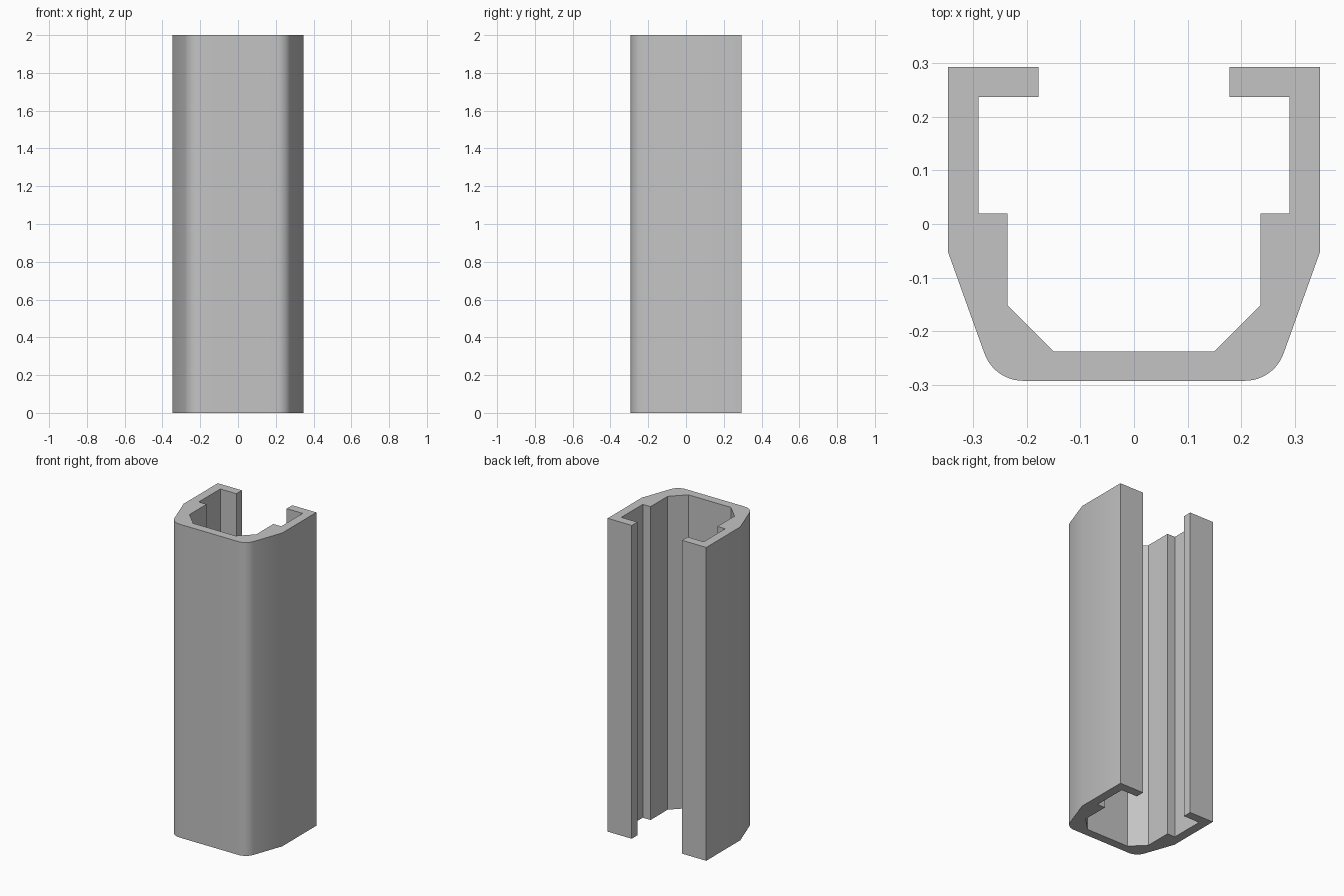
import bpy, bmesh, math

cube = bpy.data.objects.get("Cube")
if cube:
    bpy.data.objects.remove(cube, do_unlink=True)

HEIGHT = 2.0
CORNER_STEPS = 10
CORNER_CENTRE = (0.207, -0.216)
CORNER_RADIUS = 0.077

# Single grey metal
metal = bpy.data.materials.new("grey_metal")
metal.use_nodes = True
grey = (0.55, 0.55, 0.55, 1.0)
metal.diffuse_color = grey
metal.node_tree.nodes["Principled BSDF"].inputs["Base Color"].default_value = grey


def corner_arc():
    """Rounded front corner, from the front wall round to the slanted side."""
    start, end = math.radians(-90), math.radians(-19.8)
    for i in range(CORNER_STEPS + 1):
        a = start + (end - start) * i / CORNER_STEPS
        yield (CORNER_CENTRE[0] + CORNER_RADIUS * math.cos(a),
               CORNER_CENTRE[1] + CORNER_RADIUS * math.sin(a))


# Half of the channel section: outer wall, back lip, inner step and chamfer
half = list(corner_arc()) + [
    (0.348, -0.051), (0.348, 0.293),
    (0.178, 0.293), (0.178, 0.237),
    (0.291, 0.237), (0.291, 0.02),
    (0.236, 0.02), (0.236, -0.152),
    (0.150, -0.238),
]
section = half + [(-x, y) for x, y in reversed(half)]

# Extrude the section upwards
bm = bmesh.new()
base = bm.faces.new([bm.verts.new((x, y, 0)) for x, y in section])
top = bmesh.ops.extrude_face_region(bm, geom=[base], use_keep_orig=True)["geom"]
bmesh.ops.translate(bm, vec=(0, 0, HEIGHT),
                    verts=[g for g in top if isinstance(g, bmesh.types.BMVert)])
bmesh.ops.recalc_face_normals(bm, faces=bm.faces)

mesh = bpy.data.meshes.new("channel_profile")
bm.to_mesh(mesh)
bm.free()
mesh.materials.append(metal)
channel = bpy.data.objects.new("channel_profile", mesh)
bpy.context.collection.objects.link(channel)

# Smooth the rounded outside, keep the folds sharp
bpy.ops.object.select_all(action='DESELECT')
channel.select_set(True)
bpy.context.view_layer.objects.active = channel
bpy.ops.object.shade_smooth_by_angle(angle=math.radians(30))
